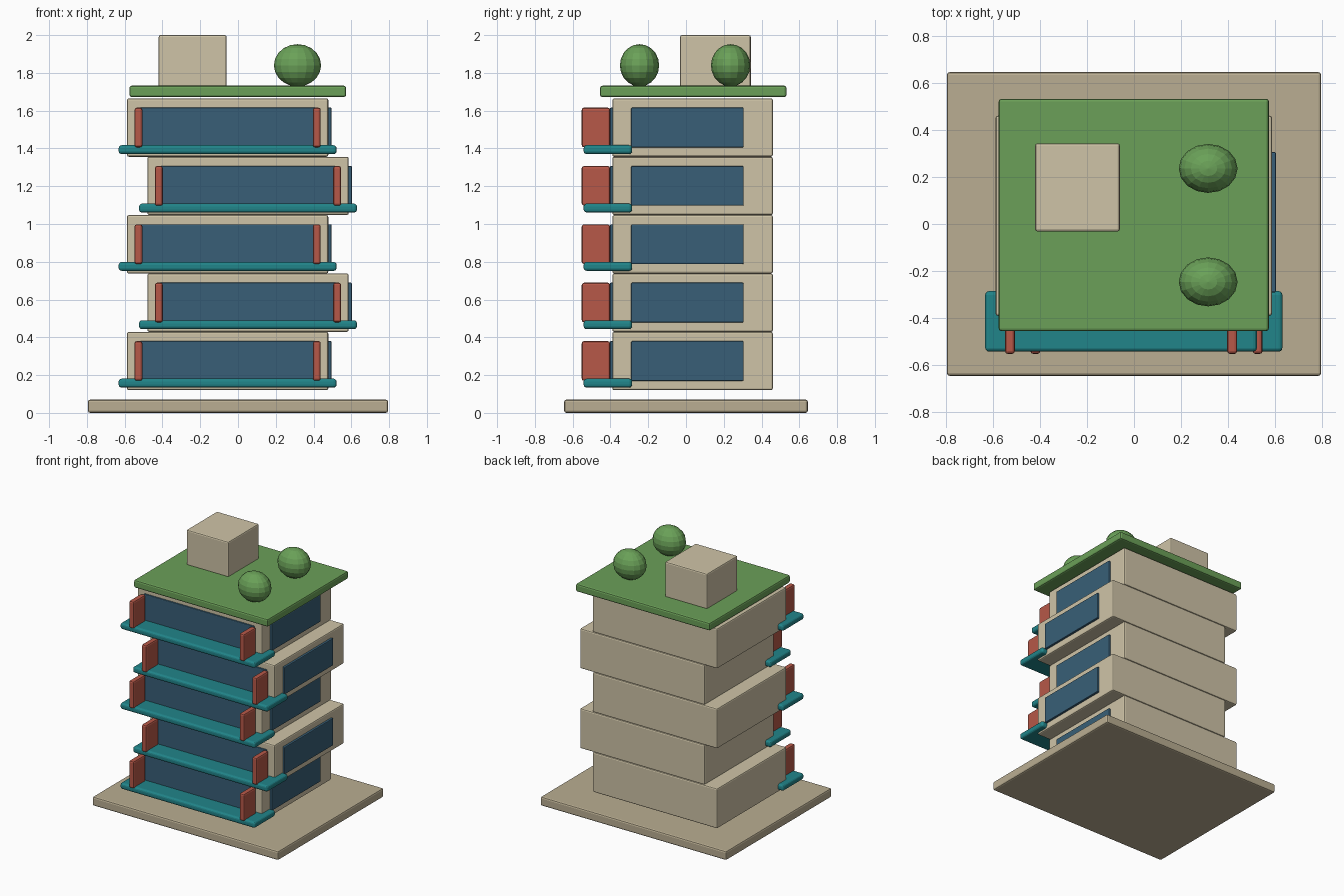
import bpy

if "Cube" in bpy.data.objects:
    bpy.data.objects.remove(bpy.data.objects["Cube"])


def material(name, r, g, b):
    """Flat colour from 0-255 display values, converted to linear."""
    linear = [((c / 255 + 0.055) / 1.055) ** 2.4 for c in (r, g, b)] + [1.0]
    mat = bpy.data.materials.new(name)
    mat.use_nodes = True
    mat.diffuse_color = linear
    mat.node_tree.nodes["Principled BSDF"].inputs["Base Color"].default_value = linear
    return mat


cream = material("cream_wall", 207, 196, 167)
stone = material("stone_base", 186, 174, 146)
glass = material("blue_glass", 56, 95, 119)
teal = material("teal_balcony", 33, 133, 138)
red = material("red_fin", 183, 88, 72)
grass = material("roof_grass", 107, 160, 88)
leaf = material("shrub_leaf", 106, 161, 88)


def box(name, x, y, z, mat, bevel=0.01, segments=2):
    """Bevelled box spanning the given (low, high) ranges."""
    spans = (x, y, z)
    bpy.ops.mesh.primitive_cube_add(size=1, location=[sum(s) / 2 for s in spans])
    obj = bpy.context.object
    obj.name = name
    obj.scale = [s[1] - s[0] for s in spans]
    bpy.ops.object.transform_apply(location=False, rotation=False, scale=True)
    obj.data.materials.append(mat)
    mod = obj.modifiers.new("soft_edges", "BEVEL")
    mod.width = bevel
    mod.segments = segments
    return obj


# Ground plate
box("base_plate", (-0.795, 0.795), (-0.645, 0.645), (0, 0.07), stone, 0.012)

# Five storeys, shifted alternately left and right
FLOOR = 0.309
for i in range(5):
    cx = 0.053 if i % 2 else -0.055
    z = 0.12 + i * FLOOR
    tag = f"_{i + 1}"
    box("storey" + tag, (cx - 0.533, cx + 0.533), (-0.39, 0.46), (z, z + FLOOR), cream)
    pane = (z + 0.05, z + 0.26)
    box("front_window" + tag, (cx - 0.47, cx + 0.47), (-0.402, -0.37), pane, glass, 0.005)
    box("side_window" + tag, (cx + 0.51, cx + 0.55), (-0.29, 0.305), pane, glass, 0.005)
    box("balcony" + tag, (cx - 0.577, cx + 0.577), (-0.542, -0.285),
        (z + 0.014, z + 0.061), teal, 0.016, 3)
    for side, word in ((-1, "right"), (1, "left")):
        fx = cx + side * 0.472
        box(f"{word}_fin{tag}", (fx - 0.021, fx + 0.021), (-0.552, -0.402), pane, red, 0.012)

# Green roof with a stair house and two shrubs
box("green_roof", (-0.575, 0.573), (-0.455, 0.532), (1.672, 1.732), grass, 0.012)
box("stair_house", (-0.42, -0.06), (-0.032, 0.343), (1.725, 2.0), cream)
for y, word in ((-0.246, "front"), (0.236, "back")):
    bpy.ops.mesh.primitive_uv_sphere_add(segments=16, ring_count=10, radius=1,
                                         location=(0.315, y, 1.84))
    shrub = bpy.context.object
    shrub.name = word + "_shrub"
    shrub.scale = (0.125, 0.104, 0.112)
    shrub.data.materials.append(leaf)
